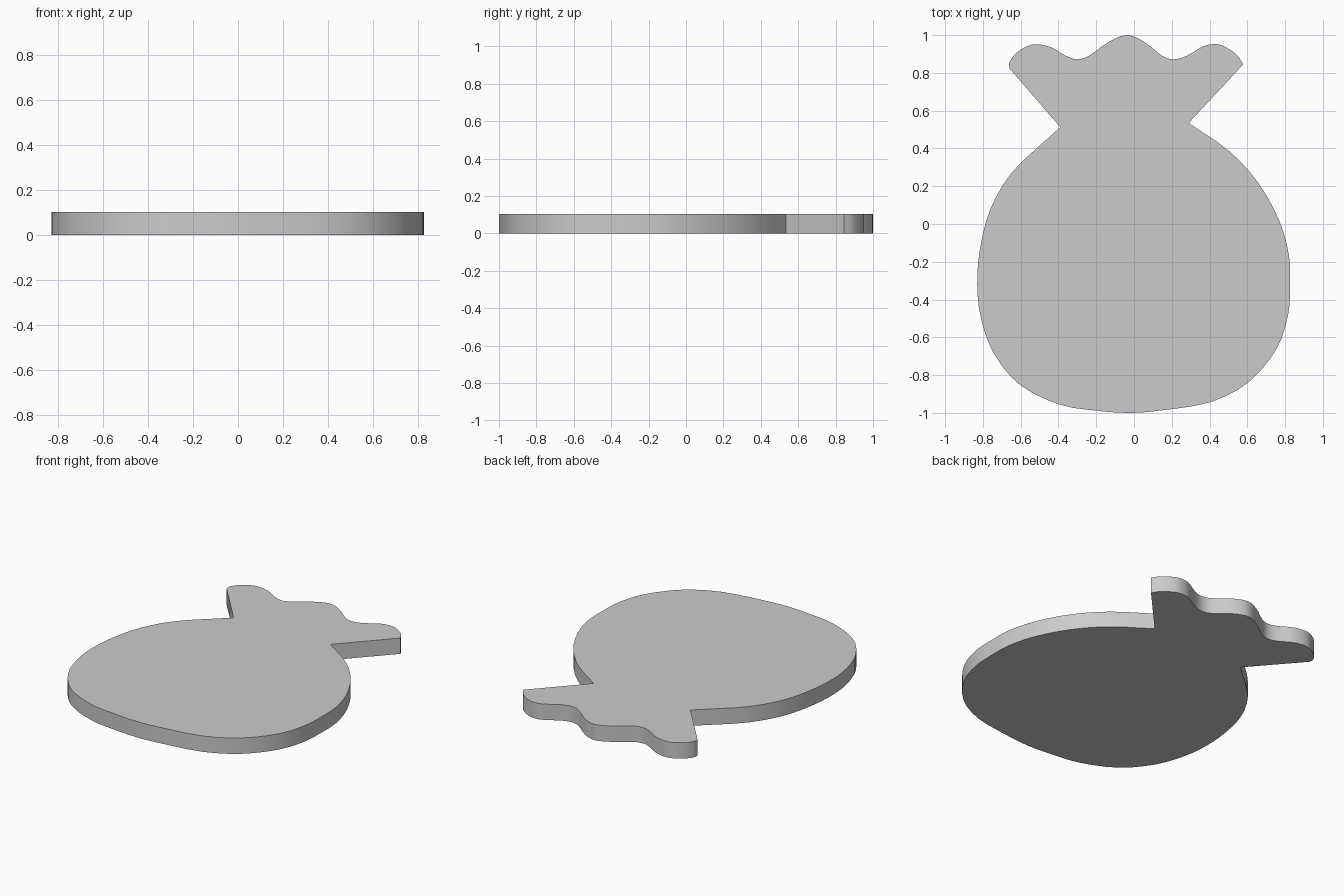
import bpy, bmesh, math
from mathutils import Vector

if "Cube" in bpy.data.objects:
    bpy.data.objects.remove(bpy.data.objects["Cube"])

THICKNESS = 0.103
STEPS = 3

# Rounded body, from the left neck notch round the bottom to the right notch
body = [(-.39, .512), (-.46, .45), (-.645, .275), (-.76, .08), (-.815, -.13),
        (-.83, -.32), (-.81, -.50), (-.74, -.69), (-.60, -.855), (-.39, -.957),
        (-.2, -.988), (-.03, -1.0), (.135, -.988), (.405, -.943), (.61, -.835),
        (.755, -.66), (.816, -.48), (.826, -.32), (.82, -.165), (.77, .015),
        (.66, .215), (.505, .385), (.29, .535)]

# Wavy top, from the right tip over three lobes to the left tip
crown = [(.578, .845), (.545, .895), (.475, .942), (.42, .952), (.365, .94),
         (.275, .888), (.21, .872), (.15, .89), (.05, .967), (-.04, 1.0),
         (-.135, .963), (-.235, .893), (-.30, .872), (-.365, .892),
         (-.445, .938), (-.54, .95), (-.62, .908), (-.66, .855), (-.658, .822)]


def spline(points):
    """Smooth open curve through the points (Catmull-Rom)."""
    p = [Vector(q) for q in points]
    p = [2 * p[0] - p[1]] + p + [2 * p[-1] - p[-2]]
    out = []
    for i in range(1, len(p) - 2):
        a, b, c, d = p[i - 1:i + 3]
        for s in range(STEPS):
            t = s / STEPS
            out.append(0.5 * (2 * b + (c - a) * t + (2 * a - 5 * b + 4 * c - d) * t**2
                              + (3 * b - a - 3 * c + d) * t**3))
    return out + [p[-2]]


# Extrude the closed outline into a flat plate
bm = bmesh.new()
base = bm.faces.new([bm.verts.new((q.x, q.y, 0)) for q in spline(body) + spline(crown)])
top = bmesh.ops.extrude_face_region(bm, geom=[base], use_keep_orig=True)
bmesh.ops.translate(bm, vec=(0, 0, THICKNESS),
                    verts=[v for v in top["geom"] if isinstance(v, bmesh.types.BMVert)])
bmesh.ops.recalc_face_normals(bm, faces=bm.faces)
mesh = bpy.data.meshes.new("fruit_plate")
bm.to_mesh(mesh)
bm.free()
plate = bpy.data.objects.new("fruit_plate", mesh)
bpy.context.collection.objects.link(plate)

# Smooth rim with crisp top and bottom edges
bpy.context.view_layer.objects.active = plate
plate.select_set(True)
bpy.ops.object.shade_smooth_by_angle(angle=math.radians(30))
